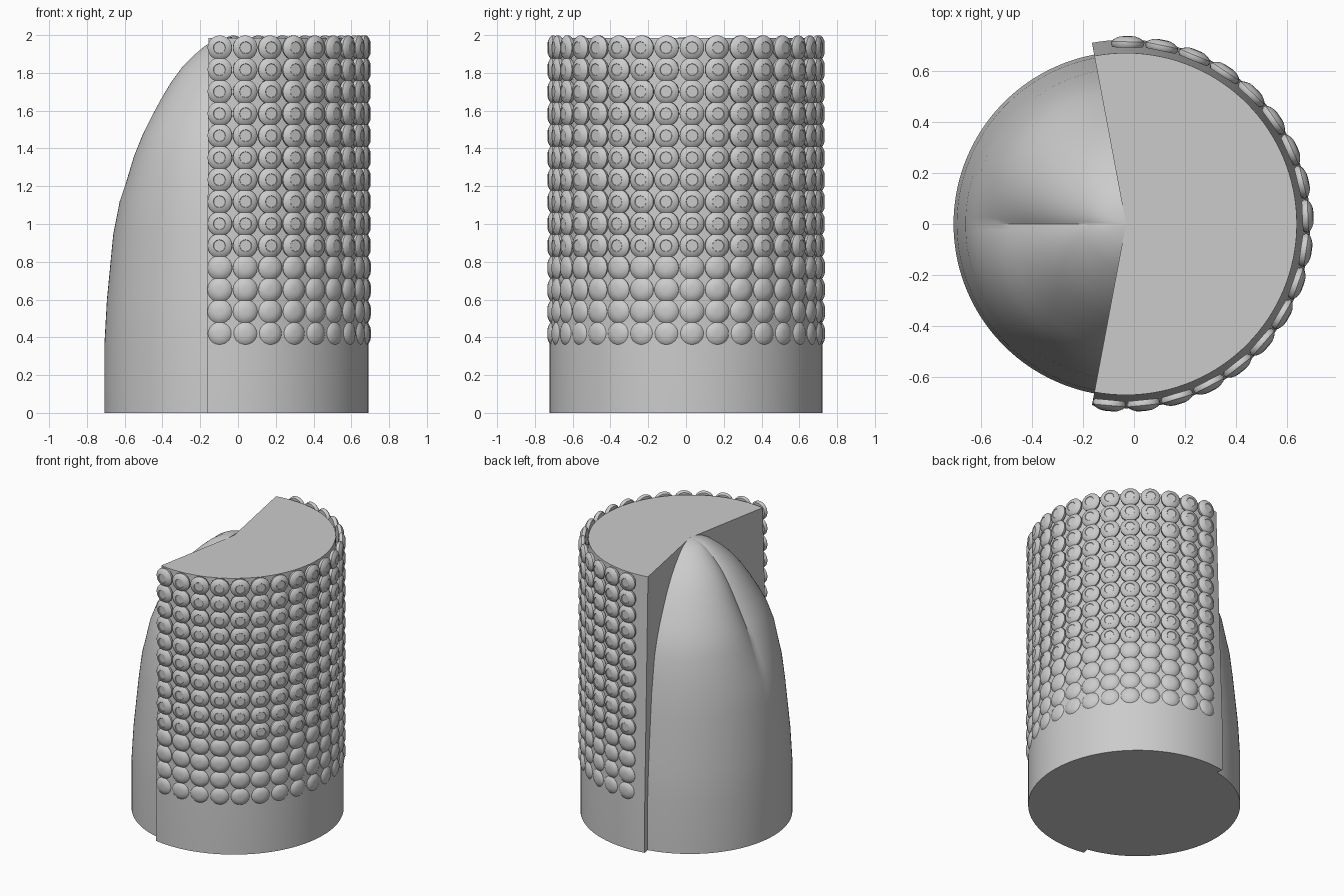
import bpy, bmesh, math
from mathutils import Matrix

cube = bpy.data.objects.get("Cube")
if cube:
    bpy.data.objects.remove(cube, do_unlink=True)

CX = -0.032            # axis of the round plan
EDGE = 100.6           # half angle of the tower sector, degrees
ROOF = 1.985

grey = bpy.data.materials.new("light grey")
grey.use_nodes = True
grey.diffuse_color = (0.6, 0.6, 0.6, 1)
grey.node_tree.nodes["Principled BSDF"].inputs["Base Color"].default_value = (0.6, 0.6, 0.6, 1)


def finish(bm, name):
    bmesh.ops.remove_doubles(bm, verts=bm.verts, dist=0.00001)
    bmesh.ops.recalc_face_normals(bm, faces=bm.faces)
    mesh = bpy.data.meshes.new(name)
    bm.to_mesh(mesh)
    bm.free()
    mesh.materials.append(grey)
    obj = bpy.data.objects.new(name, mesh)
    bpy.context.collection.objects.link(obj)
    bpy.ops.object.select_all(action='DESELECT')
    obj.select_set(True)
    bpy.context.view_layer.objects.active = obj
    bpy.ops.object.shade_smooth_by_angle(angle=math.radians(35))
    return obj


def sector(name, profile, start, end, steps, shape=lambda r, z, a: r):
    """Revolve a closed profile (starting and ending on the axis) through part of a turn."""
    bm = bmesh.new()
    columns = []
    for i in range(steps + 1):
        a = math.radians(start + (end - start) * i / steps)
        column = []
        for r, z in profile:
            r = shape(r, z, a)
            column.append(bm.verts.new((CX + r * math.cos(a), r * math.sin(a), z)))
        columns.append(column)
    for a, b in zip(columns, columns[1:]):
        for j in range(len(profile) - 1):
            quad = [a[j], b[j], b[j + 1], a[j + 1]]
            if profile[j][0] == 0:
                quad.pop(0)
            elif profile[j + 1][0] == 0:
                quad.pop()
            bm.faces.new(quad)
    bm.faces.new(columns[0])
    bm.faces.new(columns[-1])
    return finish(bm, name)


# Tower: sector of a cylinder that narrows above the plinth
sector("tower", [(0, 0), (0.722, 0), (0.722, 0.36), (0.67, ROOF), (0, ROOF)],
       -EDGE, EDGE, 72)


# Bullet shaped annex with a soft crease down the middle of its upper part
def creased(r, z, a):
    fade = min(1, max(0, (z - 0.95) / 0.65))
    fade = fade * fade * (3 - 2 * fade)
    dip = math.exp(-abs(a - math.pi) / 0.35)
    return r * (1 + 0.1 * fade) * (1 - 0.17 * fade * dip)


outline = [(0.675, 0), (0.675, 0.37), (0.662, 0.6), (0.628, 0.95), (0.6, 1.12),
           (0.57, 1.22), (0.53, 1.36), (0.485, 1.47), (0.44, 1.56), (0.385, 1.66),
           (0.33, 1.75), (0.27, 1.83), (0.21, 1.89), (0.15, 1.94), (0.1, 1.97),
           (0.05, 1.985)]
sector("annex", [(0, 0)] + outline + [(0, 1.99)], EDGE - 2, 362 - EDGE, 64, creased)


# Cladding discs: shallow domes on a short rim, the upper ones with a flat centre
def add_disc(bm, matrix, flat):
    rings = [(0.058, 0.692), (0.065, 0.702), (0.065, 0.714), (0.057, 0.722),
             (0.045, 0.729), (0.032, 0.734)]
    rings += [(0.03, 0.731)] if flat else [(0.016, 0.736)]
    sides = 20
    loops = []
    for radius, depth in rings:
        loops.append([bm.verts.new(matrix @ Matrix.Translation((
            depth, radius * math.cos(math.tau * k / sides),
            radius * math.sin(math.tau * k / sides))).translation) for k in range(sides)])
    for a, b in zip(loops, loops[1:]):
        for k in range(sides):
            n = (k + 1) % sides
            bm.faces.new((a[k], a[n], b[n], b[k]))
    bm.faces.new(loops[0])
    bm.faces.new(loops[-1])


bm = bmesh.new()
for row in range(14):
    z = 0.419 + row * 0.1165
    for col in range(18):
        turn = Matrix.Rotation(math.radians(-95.2 + col * 10.86), 4, 'Z')
        add_disc(bm, Matrix.Translation((CX, 0, z)) @ turn, z > 0.85)
finish(bm, "cladding_discs")
